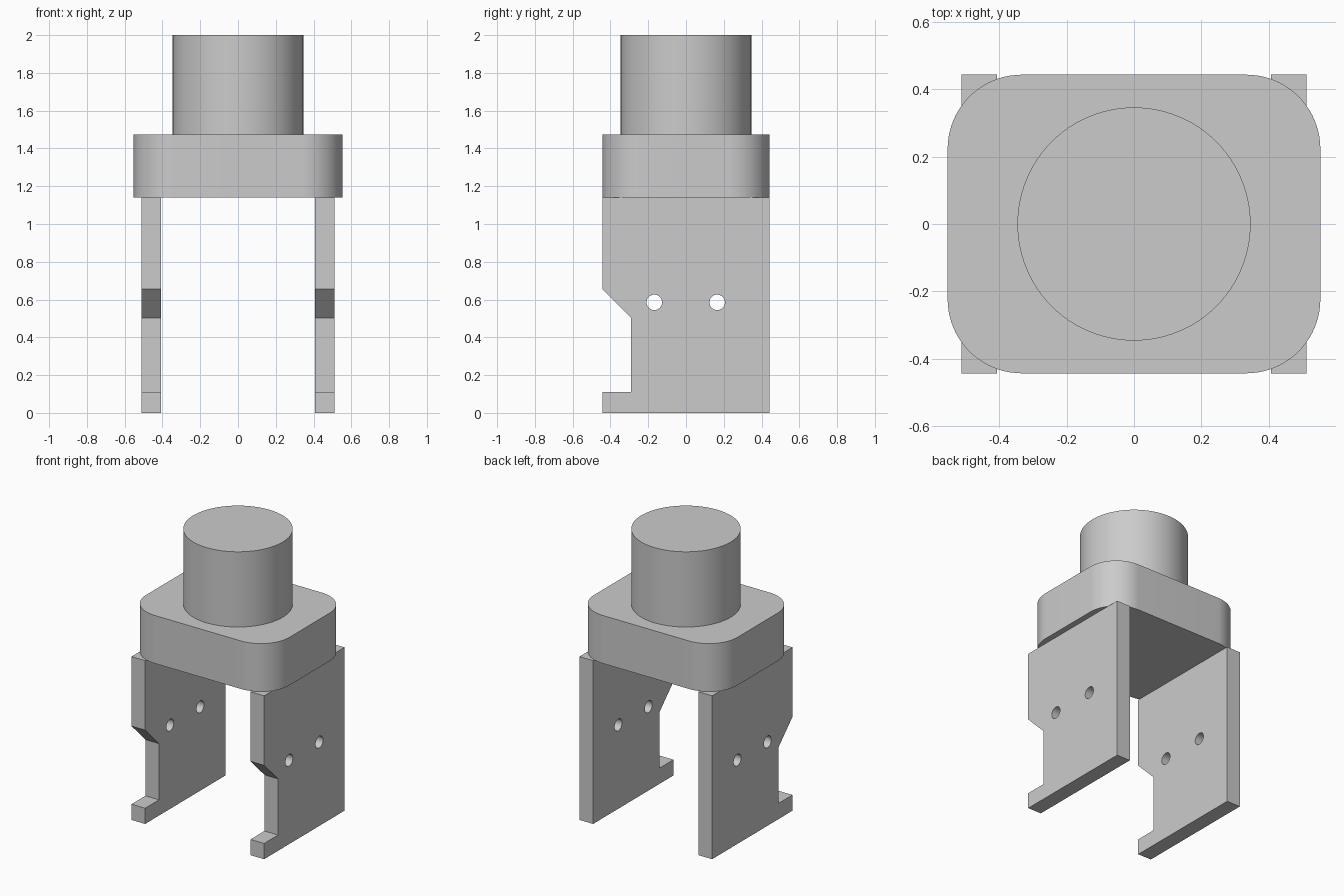
import bpy, bmesh
from math import sin, cos, pi, radians
from mathutils import Matrix

cube = bpy.data.objects.get("Cube")
if cube:
    bpy.data.objects.remove(cube, do_unlink=True)

# Single grey finish
GREY = (0.6, 0.6, 0.6, 1.0)
grey = bpy.data.materials.new("plain grey")
grey.use_nodes = True
grey.diffuse_color = GREY
grey.node_tree.nodes["Principled BSDF"].inputs["Base Color"].default_value = GREY


def arc(cx, cy, r, start, end, steps):
    """Points along an arc, both ends included."""
    angles = [start + (end - start) * i / steps for i in range(steps + 1)]
    return [(cx + r * cos(a), cy + r * sin(a)) for a in angles]


def circle(cx, cy, r, sides):
    return arc(cx, cy, r, 0, 2 * pi, sides)[:-1]


def rounded_rectangle(hx, hy, r, steps):
    points = []
    for i, (sx, sy) in enumerate([(1, 1), (-1, 1), (-1, -1), (1, -1)]):
        points += arc(sx * (hx - r), sy * (hy - r), r, i * pi / 2, (i + 1) * pi / 2, steps)
    return points


def prism(name, loops, depth, matrix):
    """Extrude an outline (first loop) with optional holes (other loops)."""
    bm = bmesh.new()
    edges = []
    for loop in loops:
        verts = [bm.verts.new((x, y, 0)) for x, y in loop]
        edges += [bm.edges.new((v, verts[i - 1])) for i, v in enumerate(verts)]
    if len(loops) == 1:
        faces = [bm.faces.new(verts)]
    else:
        faces = bmesh.ops.triangle_fill(bm, edges=edges, use_beauty=True)["geom"]
        faces = [f for f in faces if isinstance(f, bmesh.types.BMFace)]
    result = bmesh.ops.extrude_face_region(bm, geom=faces, use_keep_orig=True)
    moved = [v for v in result["geom"] if isinstance(v, bmesh.types.BMVert)]
    bmesh.ops.translate(bm, verts=moved, vec=(0, 0, depth))
    bmesh.ops.transform(bm, matrix=matrix, verts=bm.verts)
    bmesh.ops.recalc_face_normals(bm, faces=bm.faces)
    mesh = bpy.data.meshes.new(name)
    bm.to_mesh(mesh)
    bm.free()
    mesh.materials.append(grey)
    obj = bpy.data.objects.new(name, mesh)
    bpy.context.collection.objects.link(obj)
    bpy.ops.object.select_all(action="DESELECT")
    obj.select_set(True)
    bpy.context.view_layer.objects.active = obj
    bpy.ops.object.shade_smooth_by_angle(angle=radians(30))
    return obj


# Round top post and rounded block beneath it
BLOCK_BOTTOM, BLOCK_TOP = 1.14, 1.475
prism("top_post", [circle(0, 0, 0.346, 96)], 2 - BLOCK_TOP,
      Matrix.Translation((0, 0, BLOCK_TOP)))
prism("rounded_block", [rounded_rectangle(0.553, 0.443, 0.22, 20)],
      BLOCK_TOP - BLOCK_BOTTOM, Matrix.Translation((0, 0, BLOCK_BOTTOM)))

# Side plates: notched profile in (y, z) with two bolt holes
profile = [(0.443, 0), (0.443, BLOCK_BOTTOM), (-0.443, BLOCK_BOTTOM), (-0.443, 0.655),
           (-0.29, 0.502), (-0.29, 0.11), (-0.443, 0.11), (-0.443, 0)]
holes = [circle(y, 0.585, 0.041, 32) for y in (-0.168, 0.165)]
upright = Matrix(((0, 0, 1, 0), (1, 0, 0, 0), (0, 1, 0, 0), (0, 0, 0, 1)))
for name, x in (("left_plate", 0.407), ("right_plate", -0.512)):
    prism(name, [profile] + holes, 0.105, Matrix.Translation((x, 0, 0)) @ upright)
